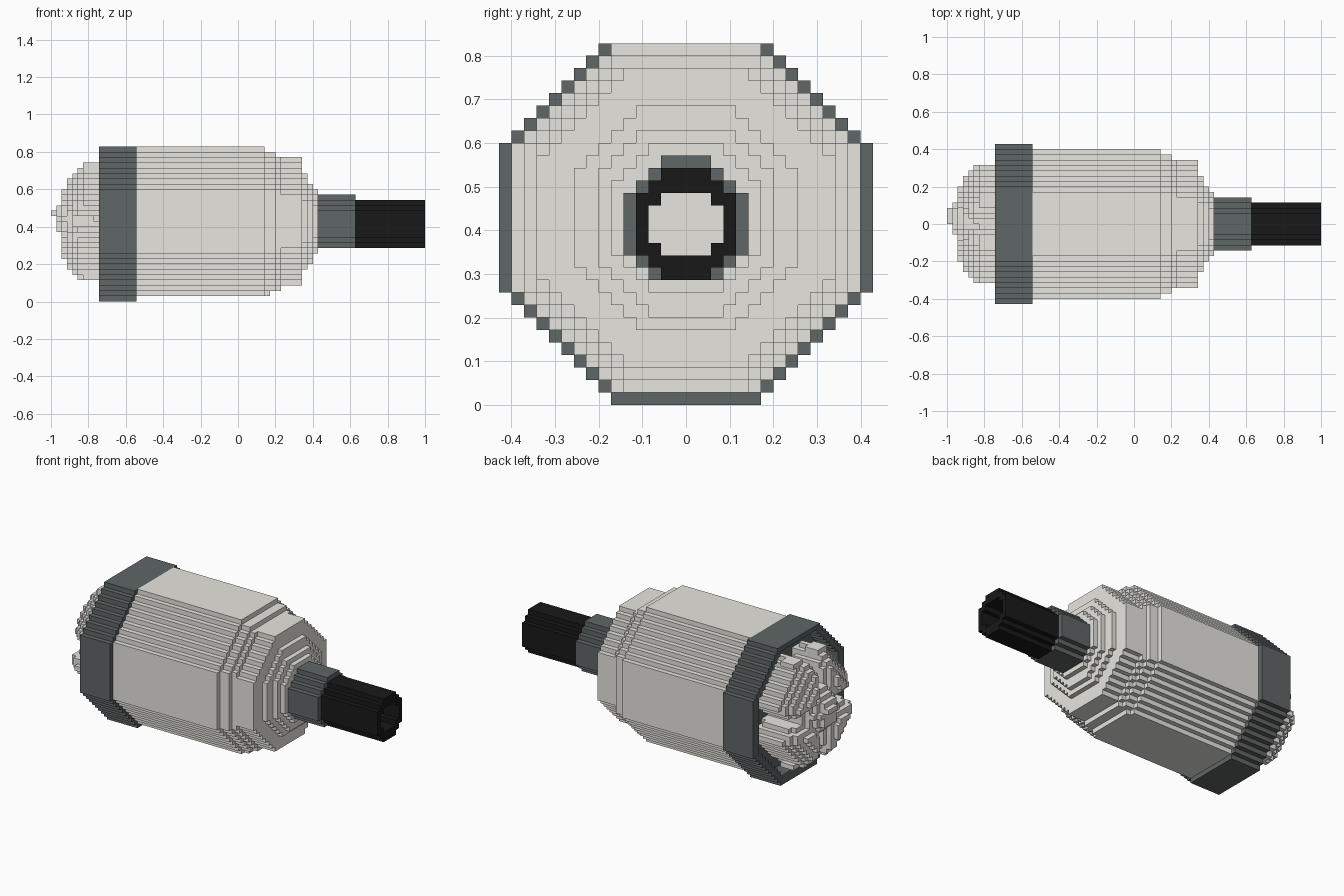
import bpy
import bmesh
import math

cube = bpy.data.objects.get("Cube")
if cube:
    bpy.data.objects.remove(cube, do_unlink=True)

U = 1 / 35      # edge of one block
cells = {}      # block position -> part name


def far(i, centre=0):
    """Distance from the centre to the far side of a block."""
    return max(abs(i - centre), abs(i + 1 - centre))


def octagon(part, x0, x1, side, up, down, cut, zc=15):
    """Stepped eight-sided prism along x; part None carves it away."""
    for j in range(-side, side):
        for k in range(30):
            reach = up if k + 0.5 > zc else down
            b = far(k, zc)
            if b <= reach and far(j) + b <= cut:
                for i in range(x0, x1):
                    if part:
                        cells[i, j, k] = part
                    else:
                        cells.pop((i, j, k), None)


def in_dome(i, j, k):
    """Tapering eight-sided envelope of the rear cluster."""
    half = min(11, 40 + i + (k < 15))
    a, b = far(j), far(k, 15)
    return max(a, b) <= half and a + b <= 1.45 * half


def lump(part, centre, radii, power, inside=None):
    """Blocky rounded mass; power above two squares it off."""
    lo = [math.floor(c - r) for c, r in zip(centre, radii)]
    hi = [math.ceil(c + r) for c, r in zip(centre, radii)]
    for i in range(lo[0], min(hi[0], -22)):
        for j in range(lo[1], hi[1]):
            for k in range(lo[2], hi[2]):
                d = sum((abs(p + 0.5 - c) / r) ** power
                        for p, c, r in zip((i, j, k), centre, radii))
                if d <= 1 and (inside is None or inside(i, j, k)):
                    cells[i, j, k] = part


def box(part, i0, i1, j0, j1, k0, k1):
    for i in range(i0, i1):
        for j in range(j0, j1):
            for k in range(k0, k1):
                cells[i, j, k] = part


# Main casing with stepped shoulder and nose
for section in [(-23, 5, 14, 14, 14, 20), (5, 6, 13, 13, 14, 19),
                (6, 7, 13, 13, 13, 19), (7, 8, 12, 12, 13, 18),
                (8, 12, 12, 12, 12, 17), (12, 13, 9, 9, 9, 13),
                (13, 14, 7, 7, 8, 11), (14, 15, 6, 6, 6, 9)]:
    octagon("casing", *section)

# Collar around the rear, open at the back
octagon("collar", -26, -19, 15, 14, 15, 21)
octagon(None, -26, -23, 13, 13, 13, 19)

# Neck and hollow tube
octagon("neck", 15, 22, 5, 5.5, 4.5, 7.5, 14.5)
box("casing", 14, 15, -2, 2, 9, 10)
for y in range(-5, 5):
    cells.pop((15, y, 9), None)
octagon("tube", 22, 35, 4, 4.5, 4.5, 6.5, 14.5)
octagon(None, 15, 35, 3, 2.5, 2.5, 4.5, 14.5)

# Rear cluster: a core with a tip, and four lobes with a nub on each
lump("rear_cluster", (-26.5, 1, 15.5), (8, 5.5, 5.5), 2)
box("rear_cluster", -35, -33, 0, 3, 16, 17)
for sy in (-1, 1):
    for sz in (-1, 1):
        y, z = 6 * sy, 15 + 6 * sz
        lump("rear_cluster", (-27, y, z), (6.2, 5.4, 5.4), 2.4, in_dome)
        box("rear_cluster", -29, -26, y - sy * 2 - 1, y - sy * 2 + 2,
            z + 4 if sz > 0 else z - 5, z + 5 if sz > 0 else z - 4)


def material(name, rgb):
    mat = bpy.data.materials.new(name)
    mat.use_nodes = True
    colour = (*rgb, 1)
    mat.diffuse_color = colour
    bsdf = next(n for n in mat.node_tree.nodes if n.type == 'BSDF_PRINCIPLED')
    bsdf.inputs["Base Color"].default_value = colour
    bsdf.inputs["Roughness"].default_value = 0.8
    return mat


pale = material("pale_grey", (0.80, 0.79, 0.74))
slate = material("slate_grey", (0.115, 0.133, 0.133))
black = material("soft_black", (0.0095, 0.0095, 0.0095))
part_materials = {"casing": pale, "rear_cluster": pale, "collar": slate,
                  "neck": slate, "tube": black}


def build(part, mat):
    """Skin the part's exposed block sides and merge the flat areas."""
    bm = bmesh.new()
    verts = {}

    def corner(p):
        if p not in verts:
            verts[p] = bm.verts.new([c * U for c in p])
        return verts[p]

    for cell, owner in cells.items():
        if owner != part:
            continue
        for axis in range(3):
            for step in (0, 1):
                other = list(cell)
                other[axis] += 2 * step - 1
                if tuple(other) in cells:
                    continue
                loop = []
                for s, t in ((0, 0), (1, 0), (1, 1), (0, 1)):
                    p = list(cell)
                    p[axis] += step
                    p[(axis + 1) % 3] += s
                    p[(axis + 2) % 3] += t
                    loop.append(corner(tuple(p)))
                bm.faces.new(loop if step else loop[::-1])
    bmesh.ops.dissolve_limit(bm, angle_limit=0.02, verts=bm.verts[:],
                             edges=bm.edges[:])
    mesh = bpy.data.meshes.new(part)
    bm.to_mesh(mesh)
    bm.free()
    mesh.materials.append(mat)
    bpy.context.collection.objects.link(bpy.data.objects.new(part, mesh))


for part, mat in part_materials.items():
    build(part, mat)
